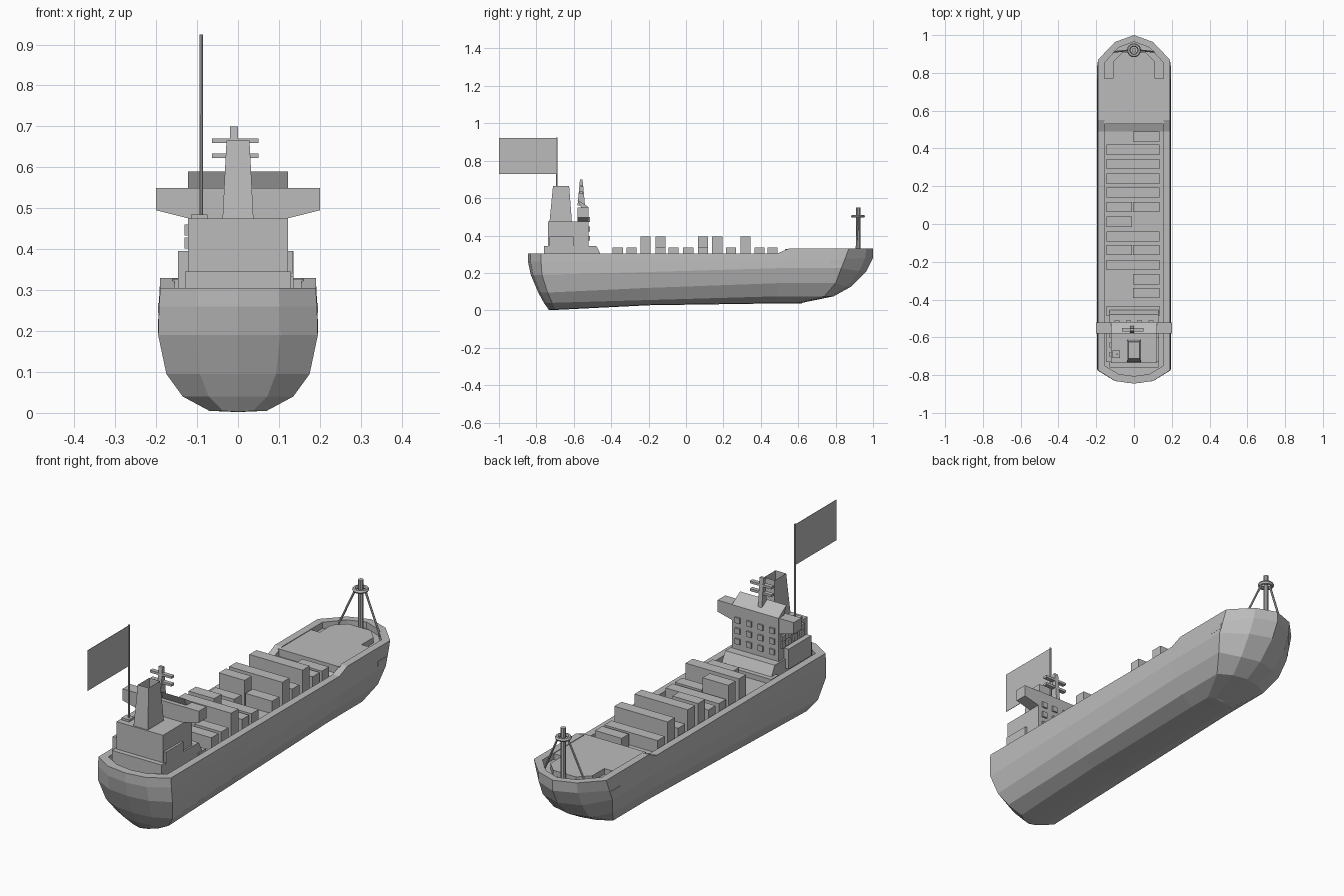
import bpy, bmesh, math
from mathutils import Vector

cube = bpy.data.objects.get("Cube")
if cube:
    bpy.data.objects.remove(cube, do_unlink=True)

grey = bpy.data.materials.new("plain_grey")
grey.use_nodes = True
GREY = (0.5, 0.5, 0.5, 1)
grey.diffuse_color = GREY
grey.node_tree.nodes["Principled BSDF"].inputs["Base Color"].default_value = GREY


def finish(name, bm):
    bmesh.ops.remove_doubles(bm, verts=bm.verts, dist=0.0001)
    bmesh.ops.recalc_face_normals(bm, faces=bm.faces)
    mesh = bpy.data.meshes.new(name)
    bm.to_mesh(mesh)
    bm.free()
    mesh.materials.append(grey)
    ob = bpy.data.objects.new(name, mesh)
    bpy.context.collection.objects.link(ob)
    return ob


def add_box(bm, x, y, z):
    """Box from (low, high) pairs."""
    v = [bm.verts.new((a, b, c)) for a in x for b in y for c in z]
    for f in ((0, 1, 3, 2), (4, 6, 7, 5), (0, 4, 5, 1), (2, 3, 7, 6), (0, 2, 6, 4), (1, 5, 7, 3)):
        bm.faces.new([v[i] for i in f])


def boxes(name, items):
    bm = bmesh.new()
    for item in items:
        add_box(bm, *item)
    return finish(name, bm)


def prism(name, points, low, high, axis):
    """Extrude a polygon: axis 'x' uses (y, z) points, axis 'y' (x, z), axis 'z' (x, y)."""
    place = {"x": lambda p, t: (t, *p), "y": lambda p, t: (p[0], t, p[1]), "z": lambda p, t: (*p, t)}[axis]
    bm = bmesh.new()
    a = [bm.verts.new(place(p, low)) for p in points]
    b = [bm.verts.new(place(p, high)) for p in points]
    bm.faces.new(a)
    bm.faces.new(b)
    for i in range(len(a)):
        j = (i + 1) % len(a)
        bm.faces.new((a[i], a[j], b[j], b[i]))
    return finish(name, bm)


def rod(name, start, end, radius, sides=8):
    start, end = Vector(start), Vector(end)
    d = end - start
    bm = bmesh.new()
    bmesh.ops.create_cone(bm, cap_ends=True, segments=sides, radius1=radius, radius2=radius, depth=d.length)
    rot = d.to_track_quat("Z", "Y")
    for v in bm.verts:
        v.co = rot @ v.co + (start + end) / 2
    return finish(name, bm)


def hull_row(w, stern, s_corner, b_corner, bow, z_stern, z_aft, z_step, z_fore, z_bow):
    """One waterline of the half hull, stern to bow."""
    return [(0, stern, z_stern), (w * .53, stern + .2 * (s_corner - stern), z_stern),
            (w, s_corner, z_stern), (w, -.2, z_aft), (w, .49, z_step), (w, .55, z_fore),
            (w, b_corner, z_fore), (w * .53, b_corner + .72 * (bow - b_corner), z_bow), (0, bow, z_bow)]


# Hull: half loft from keel to rim, then down the inside, mirrored
rows = [hull_row(.07, -.735, -.70, .6, .62, .005, .03, .04, .04, .04),
        hull_row(.135, -.76, -.715, .74, .79, .04, .055, .075, .075, .075),
        hull_row(.175, -.79, -.74, .8, .88, .095, .12, .145, .145, .125),
        hull_row(.195, -.83, -.77, .83, .965, .19, .205, .225, .225, .21),
        hull_row(.193, -.845, -.775, .85, 1, .26, .265, .275, .275, .28),
        hull_row(.19, -.845, -.775, .87, 1, .305, .305, .305, .33, .33),
        hull_row(.155, -.805, -.75, .855, .965, .305, .305, .305, .33, .33),
        hull_row(.155, -.805, -.75, .855, .965, .275, .275, .275, .3, .3)]
rows.insert(0, [(0, y, z - .003) for _, y, z in rows[0]])
rows.append([(0, y, z) for _, y, z in rows[-1]])
bm = bmesh.new()
grid = [[bm.verts.new(p) for p in row] for row in rows]
for lower, upper in zip(grid, grid[1:]):
    for i in range(len(lower) - 1):
        bm.faces.new((lower[i], lower[i + 1], upper[i + 1], upper[i]))
hull = finish("hull", bm)
mirror = hull.modifiers.new("mirror", "MIRROR")
mirror.use_clip = True

# Raised foredeck with side recesses
half = [(.16, .53), (.16, .77), (.11, .77), (.11, .86), (.06, .91)]
prism("foredeck", half + [(-x, y) for x, y in reversed(half)], .27, .327, "z")

# Bow mast, ring and stays
rod("bow_mast", (0, .92, .29), (0, .92, .55), .012, 10)
bpy.ops.mesh.primitive_torus_add(major_segments=16, minor_segments=6, major_radius=.028,
                                 minor_radius=.009, location=(0, .92, .503))
ring = bpy.context.object
ring.name = "mast_ring"
ring.data.materials.append(grey)
for side, label in ((1, "left"), (-1, "right")):
    rod(label + "_stay", (side * .025, .92, .5), (side * .115, .91, .3), .005, 6)
    boxes(label + "_anchor", [((side * .187 - .008, side * .187 + .008), (.77, .84), (.245, .268))])

# Containers: row centre, left stack height, right stack height
cargo = [(.463, 1, 0), (.393, 1, 1), (.318, 2, 2), (.24, 1, 1), (.167, 2, 2), (.09, 1, 2), (.012, 0, 1),
         (-.066, 1, 1), (-.137, 1, 2), (-.217, 2, 2), (-.292, 1, 0), (-.365, 1, 0), (-.46, .4, .4)]
stacks = []
for y, left, right in cargo:
    spans = [((-.145, .135), left)] if left == right else [((-.005, .135), left), ((-.145, -.01), right)]
    for x, tall in spans:
        if tall:
            stacks.append((x, (y - .027, y + .027), (.274, .275 + .06 * tall)))
boxes("containers", stacks)

# Deckhouse
prism("deckhouse_base", [(-.76, .27), (-.44, .27), (-.48, .345), (-.76, .345)], -.13, .13, "x")
boxes("deckhouse", [((-.122, .122), (-.737, -.52), (.34, .475))])
boxes("side_lockers", [((-.147, -.12), (-.73, -.56), (.3, .395)), ((.12, .133), (-.73, -.6), (.34, .395))])

# Bridge with sloping roof visor and tapered wings
prism("bridge", [(-.575, .47), (-.52, .47), (-.52, .55), (-.54, .565), (-.58, .59), (-.56, .55), (-.575, .55)],
      -.122, .122, "x")
prism("bridge_wings", [(-.2, .495), (-.12, .475), (.12, .475), (.2, .495), (.2, .55), (-.2, .55)],
      -.58, -.522, "y")

# Windows on the forward wall and right wall
panes = [((x - .013, x + .013), (-.525, -.512), (z - .013, z + .013))
         for x in (-.09, -.03, .03, .09) for z in (.385, .435, .485)]
panes += [((-.131, -.12), (y - .013, y + .013), (z - .013, z + .013))
          for y in (-.69, -.64, -.59, -.55) for z in (.415, .447)]
boxes("windows", panes)

# Funnel: tapered with an open top
bm = bmesh.new()
add_box(bm, (-.038, .038), (-.73, -.61), (.47, .665))
for v in bm.verts:
    if v.co.z > .6:
        v.co.x *= .74
        v.co.y = -.668 + (v.co.y + .67) * .72
top = max(bm.faces, key=lambda f: f.calc_center_median().z)
bmesh.ops.inset_region(bm, faces=[top], thickness=.008)
for v in top.verts:
    v.co.z -= .05
finish("funnel", bm)

# Radar mast with crossbars
prism("radar_mast", [(-.58, .56), (-.54, .56), (-.553, .7), (-.567, .7)], -.02, 0, "x")
boxes("radar_bars", [((-.063, .05), (-.57, -.55), (z, z + .011)) for z in (.623, .66)])

# Flag, pole and its foot
boxes("flagpole_foot", [((-.115, -.075), (-.71, -.67), (.47, .485))])
rod("flagpole", (-.09, -.69, .48), (-.09, -.69, .925), .004)
boxes("flag", [((-.091, -.089), (-1, -.69), (.73, .922))])
